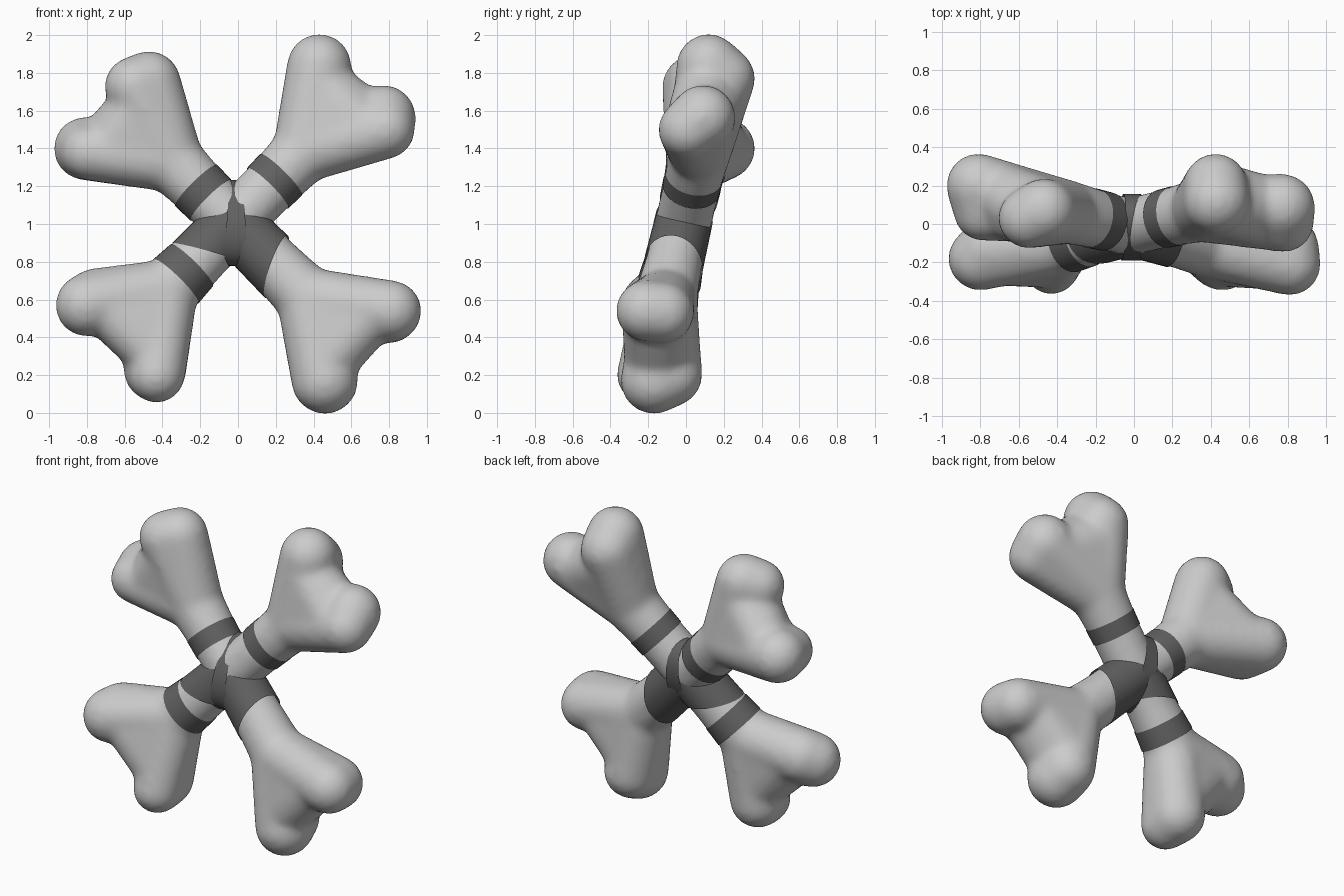
import bpy, bmesh, math
from mathutils import Vector, Matrix

if "Cube" in bpy.data.objects:
    bpy.data.objects.remove(bpy.data.objects["Cube"])

dark = bpy.data.materials.new("dark_wrap")
dark.diffuse_color = (0.12, 0.12, 0.12, 1)
dark.use_nodes = True
dark.node_tree.nodes["Principled BSDF"].inputs["Base Color"].default_value = dark.diffuse_color

def finish(bm, name, mat=None):
    bmesh.ops.recalc_face_normals(bm, faces=bm.faces[:])
    me = bpy.data.meshes.new(name)
    bm.to_mesh(me)
    bm.free()
    ob = bpy.data.objects.new(name, me)
    bpy.context.collection.objects.link(ob)
    if mat:
        me.materials.append(mat)
    for p in me.polygons:
        p.use_smooth = True
    return ob

def hull(bm, balls):
    """Add the convex hull of a set of (x, y, z, r) balls."""
    tmp = bmesh.new()
    for x, y, z, r in balls:
        bmesh.ops.create_icosphere(tmp, subdivisions=3, radius=r,
                                   matrix=Matrix.Translation((x, y, z)))
    res = bmesh.ops.convex_hull(tmp, input=tmp.verts[:])
    junk = {g for g in res["geom_interior"] + res["geom_unused"]
            if isinstance(g, bmesh.types.BMVert)}
    bmesh.ops.delete(tmp, geom=list(junk), context='VERTS')
    # keep only the hull skin
    skin = bmesh.ops.convex_hull(tmp, input=tmp.verts[:])["geom"]
    keep = {f for f in skin if isinstance(f, bmesh.types.BMFace)}
    bmesh.ops.delete(tmp, geom=[f for f in tmp.faces if f not in keep], context='FACES')
    me = bpy.data.meshes.new("tmp")
    tmp.to_mesh(me)
    tmp.free()
    bm.from_mesh(me)
    bpy.data.meshes.remove(me)

def arm(sx, sz, s):
    """Point at distance s along one of the four arms of the cross."""
    z = (1.03 if sx == sz else 0.98) + sz * 0.71 * s
    return Vector((sx * 0.7 * s, -0.016 + 0.23 * (z - 1), z))

# bone ends: neck distance, then the knuckle balls of the two lobes
ends = {
    (1, 1): (.50, [(.43, .12, 1.835, .165), (.425, .20, 1.77, .16)],
             [(.77, .09, 1.565, .165), (.78, .01, 1.50, .15)]),
    (-1, 1): (.50, [(-.47, .07, 1.75, .16), (-.55, .03, 1.73, .15), (-.44, .07, 1.62, .16)],
              [(-.81, .20, 1.40, .16), (-.79, .06, 1.38, .14)]),
    (-1, -1): (.54, [(-.80, -.18, .57, .16), (-.75, -.13, .60, .16)],
               [(-.44, -.12, .23, .16), (-.43, -.22, .20, .14)]),
    (1, -1): (.53, [(.81, -.21, .54, .155), (.80, -.12, .53, .155)],
              [(.46, -.17, .17, .17), (.45, -.08, .20, .16)]),
}

# two crossed bones
for name, pair in (("bone_rising", ((1, 1), (-1, -1))),
                   ("bone_falling", ((-1, 1), (1, -1)))):
    bm = bmesh.new()
    waist = [(*arm(*k, 0.25), 0.151) for k in pair]
    hull(bm, waist)
    for k, w in zip(pair, waist):
        s, *lobes = ends[k]
        neck = (*arm(*k, s), 0.168)
        hull(bm, [w, neck])
        web = [neck]
        for lobe in lobes:
            hull(bm, [neck] + [(x, y, z, r + .008) for x, y, z, r in lobe])
            # fill between the lobes, set back from the tips
            for x, y, z, r in lobe:
                c = Vector((x, y, z))
                c += (Vector(neck[:3]) - c).normalized() * 0.09
                web.append((*c, r))
        hull(bm, web)
    ob = finish(bm, name)
    m = ob.modifiers.new("fuse", 'REMESH')
    m.mode = 'VOXEL'
    m.voxel_size = 0.02
    m.use_smooth_shade = True
    m = ob.modifiers.new("soften", 'SMOOTH')
    m.factor = 0.5
    m.iterations = 16

def strip(name, rings):
    """Thin wrap skinned through closed rings of points."""
    bm = bmesh.new()
    vs = [[bm.verts.new(p) for p in ring] for ring in rings]
    n = len(vs[0])
    for a, b in zip(vs, vs[1:]):
        for i in range(n):
            j = (i + 1) % n
            bm.faces.new((a[i], a[j], b[j], b[i]))
    finish(bm, name, dark)

def sleeve(name, sx, sz, s0, s1, r0, r1, skew=0.0):
    d = (arm(sx, sz, 1) - arm(sx, sz, 0)).normalized()
    u = Vector((0, 0, 1))
    u = (u - d * u.dot(d)).normalized()
    v = d.cross(u)
    angs = [math.tau * i / 32 for i in range(32)]
    rings = []
    for t in (0, .5, 1):
        s, r = s0 + (s1 - s0) * t, r0 + (r1 - r0) * t
        rings.append([arm(sx, sz, s) + d * skew * t * math.cos(a)
                      + (u * math.cos(a) + v * math.sin(a)) * r for a in angs])
    strip(name, rings)

# bands and oblique wraps on the shafts
sleeve("band_upper_right", 1, 1, .225, .325, .153, .156)
sleeve("band_upper_left", -1, 1, .205, .315, .153, .156)
sleeve("band_lower_left", -1, -1, .35, .47, .158, .167)
sleeve("wrap_lower_left", -1, -1, 0, .25, .153, .156, .09)
sleeve("wrap_lower_right", 1, -1, 0, .29, .153, .159, -.075)

# lashing over the crossing point
strip("centre_lashing", [
    [(x * (1 - .35 * math.cos(a)) - .01, -.016 - .166 * math.sin(a) + .05 * math.cos(a),
      1.005 + .228 * math.cos(a)) for a in [math.tau * i / 32 for i in range(32)]]
    for x in (-.05, 0, .05)])
